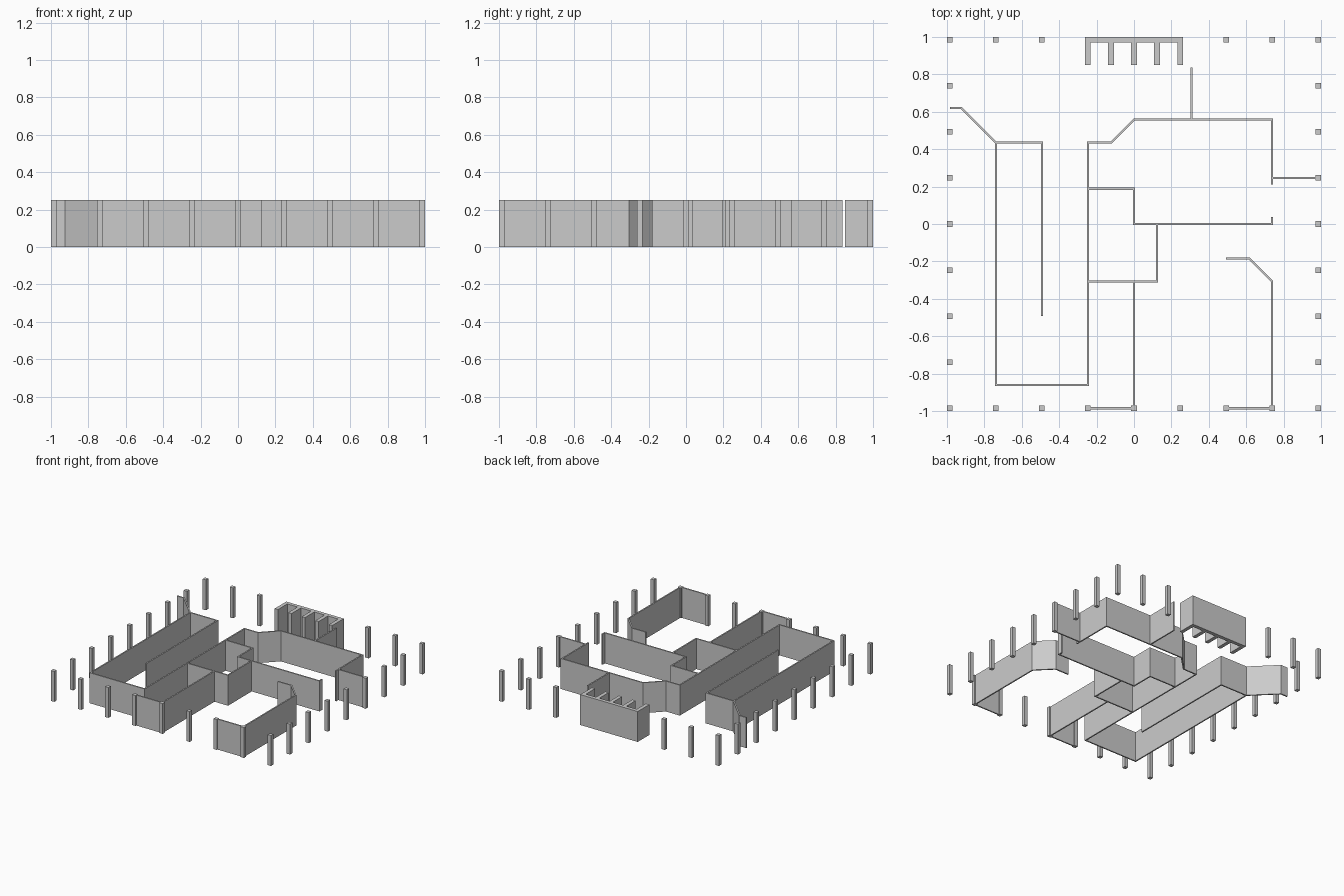
import bpy, bmesh
from mathutils import Vector

HEIGHT = 0.25     # everything shares one height
THICK = 0.011     # wall thickness
POST = 0.03       # post and tooth width
G = 0.985 / 8     # plan module

cube = bpy.data.objects.get("Cube")
if cube:
    bpy.data.objects.remove(cube, do_unlink=True)

grey = bpy.data.materials.new("plain_grey")
grey.use_nodes = True
colour = (0.6, 0.6, 0.6, 1)
grey.diffuse_color = colour
grey.node_tree.nodes["Principled BSDF"].inputs["Base Color"].default_value = colour


def extrude_plan(name, outlines):
    """Raise closed plan outlines into solid prisms."""
    bm = bmesh.new()
    for outline in outlines:
        base = bm.faces.new([bm.verts.new((x, y, 0)) for x, y in outline])
        top = bmesh.ops.extrude_face_region(bm, geom=[base])
        verts = [v for v in top["geom"] if isinstance(v, bmesh.types.BMVert)]
        bmesh.ops.translate(bm, verts=verts, vec=(0, 0, HEIGHT))
    bmesh.ops.recalc_face_normals(bm, faces=bm.faces)
    mesh = bpy.data.meshes.new(name)
    bm.to_mesh(mesh)
    bm.free()
    mesh.materials.append(grey)
    obj = bpy.data.objects.new(name, mesh)
    bpy.context.collection.objects.link(obj)
    return obj


def rect(x0, y0, x1, y1):
    return [(x0, y0), (x1, y0), (x1, y1), (x0, y1)]


def wall(name, path):
    """Mitred wall following a centre line given in plan modules."""
    pts = [Vector(p) * G for p in path]
    dirs = [(b - a).normalized() for a, b in zip(pts, pts[1:])]
    left, right = [], []
    for i, p in enumerate(pts):
        d0, d1 = dirs[max(i - 1, 0)], dirs[min(i, len(dirs) - 1)]
        n0, n1 = Vector((-d0.y, d0.x)), Vector((-d1.y, d1.x))
        offset = (n0 + n1) * (THICK / 2 / (1 + n0.dot(n1)))
        left.append(p + offset)
        right.append(p - offset)
    # one prism per straight run
    extrude_plan(name, [[left[i], left[i + 1], right[i + 1], right[i]]
                        for i in range(len(dirs))])


# Posts around the perimeter, open where the rear bay block stands
h = POST / 2
for i in range(-4, 5):
    for j in range(-4, 5):
        edge = max(abs(i), abs(j)) == 4
        if edge and not (j == 4 and abs(i) < 2):
            x, y = i * 2 * G, j * 2 * G
            extrude_plan("post", [rect(x - h, y - h, x + h, y + h)])

# Rear bay block: back wall with five teeth
w = 2 * G + h
teeth = [rect(k * G - h, 0.85, k * G + h, 1 - POST) for k in range(-2, 3)]
extrude_plan("rear_bays", [rect(-w, 1 - POST, w, 1)] + teeth)

# Interior walls
wall("left_corridor_wall", [(-8, 5.03), (-7.5, 5.03), (-6, 3.53), (-4, 3.53), (-4, -4)])
wall("main_wall", [(-6, 3.53), (-6, -7), (-2, -7), (-2, 3.53), (-1, 3.53),
                   (0, 4.53), (6, 4.53), (6, 1.72)])
wall("right_spur_wall", [(6, 2), (8, 2)])
wall("rear_spur_wall", [(2.5, 4.53), (2.5, 6.8)])
wall("centre_wall", [(-2, 1.53), (0, 1.53), (0, 0), (6, 0), (6, 0.3)])
wall("small_room_wall", [(1, 0), (1, -2.5), (-2, -2.5)])
wall("front_entry_wall", [(0, -2.5), (0, -8), (-2, -8)])
wall("front_right_wall", [(4, -1.5), (5, -1.5), (6, -2.5), (6, -8), (4, -8)])
